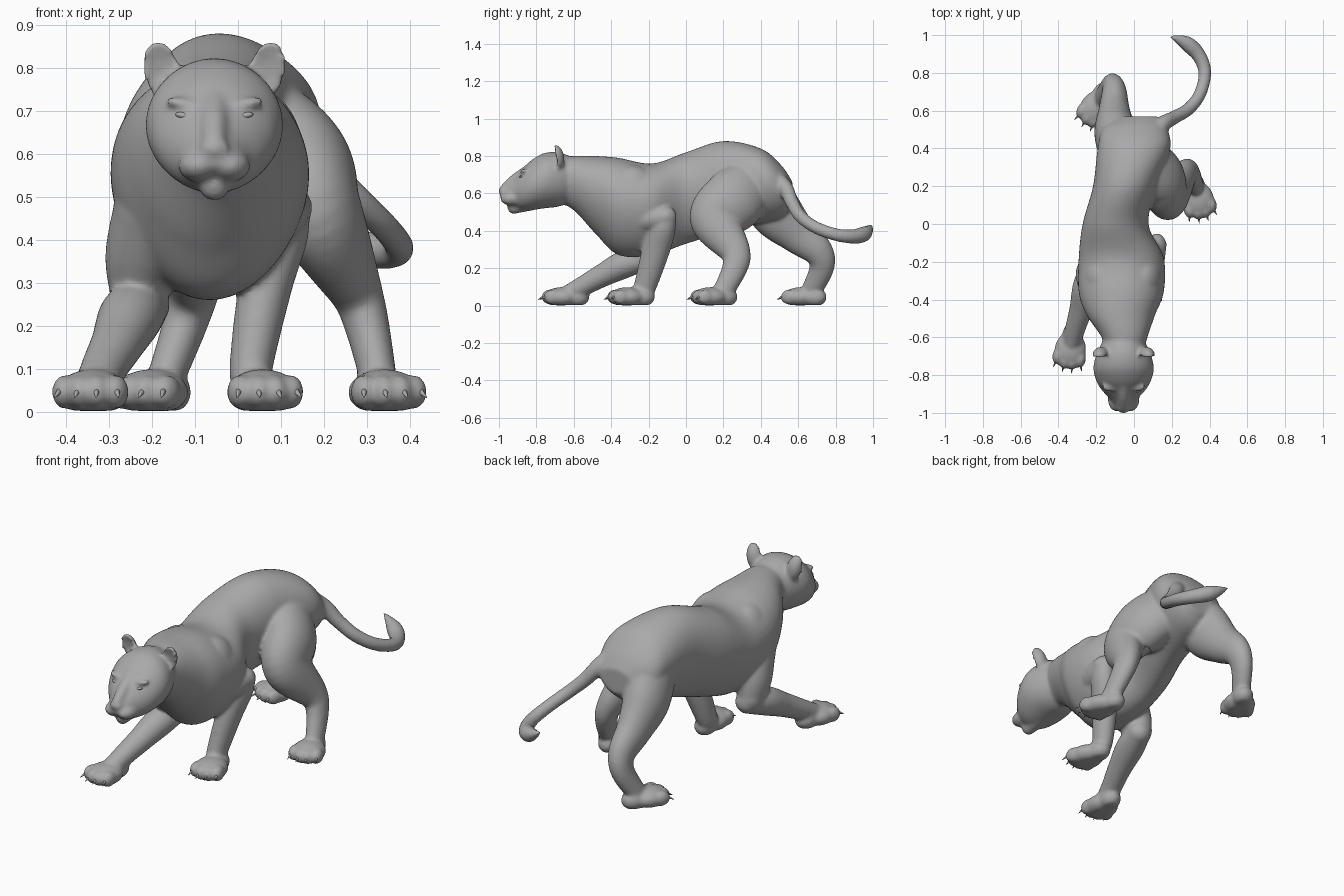
import bpy, bmesh
from math import sin, cos, tau
from mathutils import Vector, Matrix

cube = bpy.data.objects.get("Cube")
if cube:
    bpy.data.objects.remove(cube)

X, Y, Z = Vector((1, 0, 0)), Vector((0, 1, 0)), Vector((0, 0, 1))
HEAD_X = -.055

fur = bpy.data.materials.new("grey_fur")
fur.use_nodes = True
grey = (.4, .4, .4, 1)
fur.diffuse_color = grey
for node in fur.node_tree.nodes:
    if node.type == 'BSDF_PRINCIPLED':
        node.inputs["Base Color"].default_value = grey
        node.inputs["Roughness"].default_value = .7


def catmull(stations, steps=10):
    """Smoothly resample a list of equally long tuples."""
    pts = [Vector(s) for s in stations]
    pts = [pts[0]] + pts + [pts[-1]]
    out = []
    for a, b, c, d in zip(pts, pts[1:], pts[2:], pts[3:]):
        for i in range(steps):
            t = i / steps
            out.append(b + (c - a) * (t / 2)
                       + (a * 2 - b * 5 + c * 4 - d) * (t * t / 2)
                       + (b * 3 - a - c * 3 + d) * (t ** 3 / 2))
    return out + [pts[-1]]


def loft(bm, stations, ref=X, along=None, egg=0, sides=48):
    """Closed tube through (x, y, z, width radius, depth radius) stations."""
    path = catmull(stations)
    centres = [Vector(p[:3]) for p in path]
    last = len(path) - 1
    rings = []
    for i, p in enumerate(path):
        t = along or (centres[min(i + 1, last)] - centres[max(i - 1, 0)]).normalized()
        u = (ref - t * ref.dot(t)).normalized()
        v = u.cross(t)
        ring = []
        for k in range(sides):
            a = tau * k / sides
            wide = p[3] * cos(a) * (1 + egg * sin(a))
            ring.append(bm.verts.new(centres[i] + u * wide + v * p[4] * sin(a)))
        rings.append(ring)
    for r, s in zip(rings, rings[1:]):
        for k in range(sides):
            n = (k + 1) % sides
            bm.faces.new((r[k], r[n], s[n], s[k]))
    bm.faces.new(rings[0])
    bm.faces.new(rings[-1])


def blob(bm, loc, radii, turn=None):
    """Ellipsoid, optionally turned; returns its vertices."""
    m = Matrix.Translation(loc) @ (turn or Matrix()) @ Matrix.Diagonal((*radii, 1))
    return bmesh.ops.create_uvsphere(bm, u_segments=32, v_segments=20, radius=1, matrix=m)["verts"]


def limb(*stations, depth=1.0, ref=X):
    """Tapered tube through (x, y, z, radius) stations with rounded ends."""
    loft(skin, [(*s, s[-1] * depth) for s in stations], ref=ref)
    for *centre, r in (stations[0], stations[-1]):
        blob(skin, centre, (r, r * depth, r * depth))


def finish(bm, name):
    """Turn a finished bmesh into a smooth, coloured object."""
    bmesh.ops.recalc_face_normals(bm, faces=bm.faces)
    for f in bm.faces:
        f.smooth = True
    mesh = bpy.data.meshes.new(name)
    bm.to_mesh(mesh)
    bm.free()
    mesh.materials.append(fur)
    obj = bpy.data.objects.new(name, mesh)
    bpy.context.collection.objects.link(obj)
    return obj


skin, claws, eyes = bmesh.new(), bmesh.new(), bmesh.new()

# Torso: y, left and right limits, bottom and top limits
torso = [
    (-.7, -.14, .04, .56, .78), (-.6, -.17, .07, .51, .8),
    (-.48, -.25, .11, .38, .8), (-.36, -.29, .155, .27, .79),
    (-.18, -.29, .155, .27, .76), (0, -.27, .075, .33, .82),
    (.2, -.215, .12, .39, .88), (.4, -.19, .19, .44, .84),
    (.51, -.16, .17, .47, .75), (.57, -.06, .12, .53, .66)]
loft(skin, [((l + r) / 2, y, (b + t) / 2, (r - l) / 2, (t - b) / 2)
            for y, l, r, b, t in torso], along=Y, egg=.16)

# Shoulder blades
for x in (-.17, .045):
    blob(skin, (x, -.29, .58), (.11, .15, .17))

# Skull: y, half width, bottom and top limits
skull = [
    (-.6, .1, .56, .79), (-.68, .14, .53, .82), (-.76, .16, .52, .815),
    (-.83, .145, .51, .775), (-.88, .115, .51, .725), (-.93, .07, .53, .67),
    (-.99, .03, .57, .61)]
loft(skin, [(HEAD_X, y, (b + t) / 2, w, (t - b) / 2) for y, w, b, t in skull], along=Y)

# Nose bridge, nose and chin
limb((HEAD_X, -.84, .72, .035), (HEAD_X, -.91, .675, .032), (HEAD_X, -.965, .628, .028))
blob(skin, (HEAD_X, -.978, .612), (.036, .024, .024))
limb((HEAD_X, -.84, .56, .055), (HEAD_X, -.92, .526, .036))

# Paired muzzle pads, brows, eyes and ears
for s in (-1, 1):
    blob(skin, (HEAD_X + s * .036, -.93, .572), (.048, .063, .038))
    brow = Matrix.Rotation(-s * .2, 4, 'Y')
    blob(skin, (HEAD_X + s * .066, -.862, .714), (.052, .026, .015), brow)
    blob(eyes, (HEAD_X + s * .07, -.88, .688), (.021, .012, .008), brow)
    # Ear: ellipsoid with its front half folded back into a cup
    ear = blob(skin, (0, 0, 0), (.044, .05, .075))
    place = (Matrix.Translation((HEAD_X + s * .122, -.7, .79))
             @ Matrix.Rotation(s * .22, 4, 'Y') @ Matrix.Rotation(.15, 4, 'X'))
    for v in ear:
        if v.co.y < 0:
            v.co.y *= -.25
        v.co = place @ v.co

# Front left leg: upper arm, then forearm
limb((0, -.3, .48, .1), (.08, -.22, .465, .075), (.118, -.11, .475, .055))
limb((.122, -.105, .475, .046), (.105, -.125, .41, .058), (.066, -.16, .3, .062),
     (.03, -.22, .1, .05), (.04, -.25, .06, .045), depth=1.2)

# Front right leg: upper arm, then forearm
limb((-.18, -.32, .47, .11), (-.22, -.27, .36, .09), (-.23, -.24, .27, .068), depth=1.15)
limb((-.22, -.22, .25, .062), (-.25, -.33, .22, .074), (-.28, -.45, .16, .062),
     (-.31, -.55, .105, .054), (-.33, -.63, .06, .05))

# Hind left leg
limb((.06, .34, .64, .12), (.135, .25, .56, .13), (.185, .16, .46, .107),
     (.27, .262, .29, .064), (.3, .26, .2, .052), (.33, .19, .06, .042), depth=1.3)

# Hind right leg
limb((-.08, .4, .62, .11), (-.1, .49, .49, .11), (-.105, .6, .38, .083),
     (-.105, .705, .29, .064), (-.125, .725, .2, .052), (-.175, .66, .06, .042), depth=1.27)

# Tail, ending in a point
limb((.1, .46, .69, .05), (.155, .53, .63, .042), (.215, .565, .555, .036),
     (.29, .61, .48, .034), (.35, .69, .42, .033), (.375, .8, .38, .034),
     (.345, .89, .37, .038), (.28, .955, .385, .04), (.195, .992, .43, .008), ref=Z)


def paw(x, y, heading):
    """Flat-soled paw with four toes and claws, centred behind the toes."""
    m = Matrix.Translation((x, y, 0)) @ Matrix.Rotation(heading, 4, 'Z')
    parts = blob(skin, (0, .02, .045), (.084, .095, .054))
    parts += blob(skin, (0, .1, .045), (.055, .07, .052))
    for i in range(4):
        side = (i - 1.5) / 1.5
        reach = -.05 + .028 * abs(side)
        parts += blob(skin, (side * .06, reach, .046), (.03, .046, .04))
        tip = m @ Matrix.Translation((side * .07, reach - .043, .043))
        aim = (m.to_3x3() @ Vector((side * .3, -1, -.55))).to_track_quat('Z', 'Y')
        bmesh.ops.create_cone(claws, cap_ends=True, segments=10, radius1=.01, radius2=.001,
                              depth=.045, matrix=Matrix.Translation(tip.translation)
                              @ aim.to_matrix().to_4x4())
    for v in parts:
        v.co = m @ v.co
        v.co.z = max(v.co.z, .002)


for spot in ((.06, -.335, .15), (-.34, -.685, -.15), (.345, .11, .25), (-.21, .595, -.45)):
    paw(*spot)

# Fuse the trunk, head, legs and tail into one soft skin
body = finish(skin, "body")
fuse = body.modifiers.new("Fuse", 'REMESH')
fuse.mode = 'VOXEL'
fuse.voxel_size = .009
fuse.use_smooth_shade = True
soften = body.modifiers.new("Soften", 'SMOOTH')
soften.factor = .5
soften.iterations = 9

finish(claws, "claws")
finish(eyes, "eyes")
